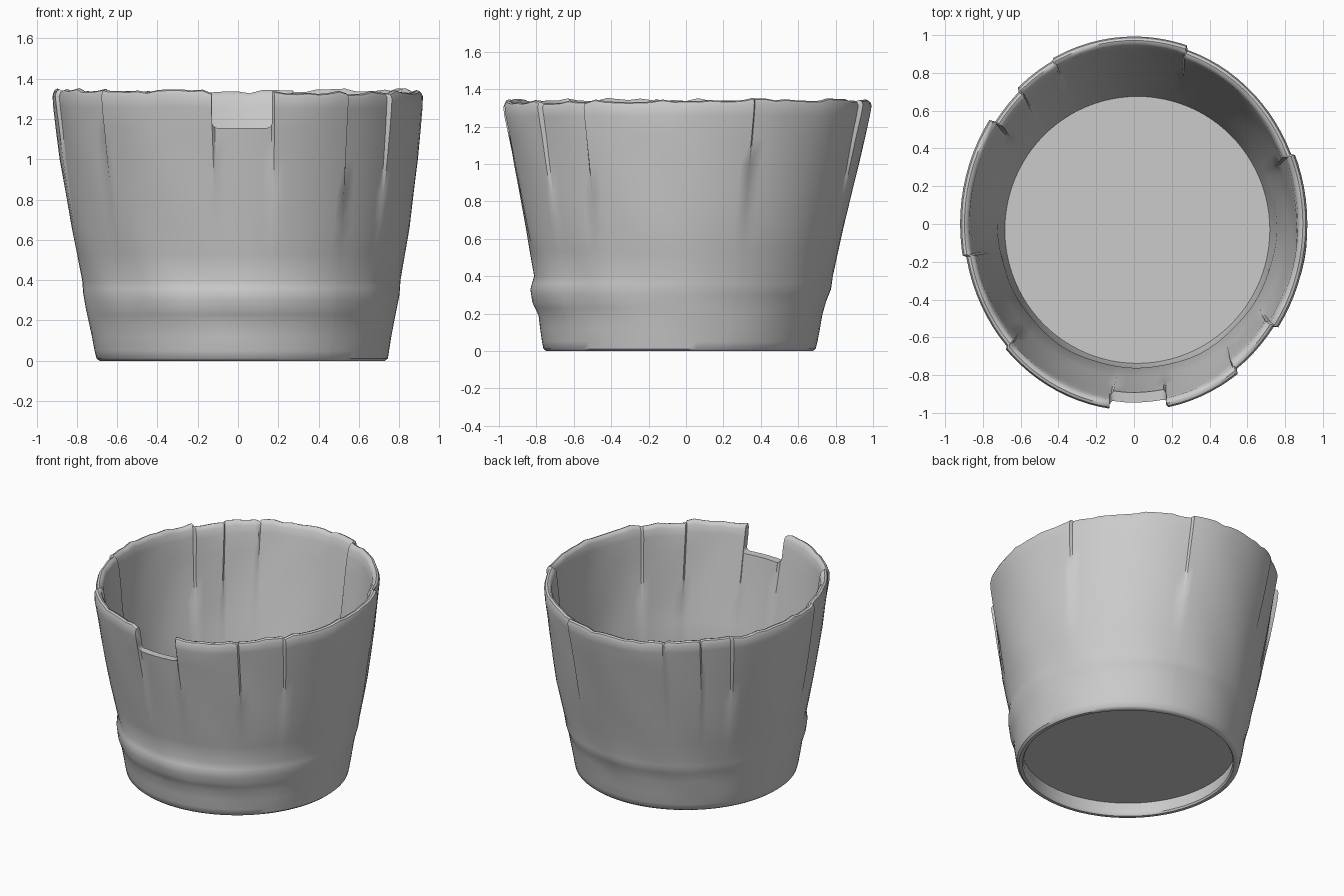
import bpy, bmesh, math, random
from math import sin, cos, radians

if "Cube" in bpy.data.objects:
    bpy.data.objects.remove(bpy.data.objects["Cube"])

random.seed(4)

# Outer wall extents by height: z, x min, x max, y min, y max
WALL = [(0.00, -.700, .742, -.760, .690), (0.05, -.712, .750, -.770, .703),
        (0.19, -.738, .772, -.790, .730), (0.26, -.752, .785, -.822, .748),
        (0.33, -.764, .798, -.832, .775), (0.40, -.770, .803, -.812, .785),
        (0.66, -.825, .852, -.862, .845), (1.00, -.880, .890, -.930, .922),
        (1.28, -.916, .918, -.985, .985), (1.36, -.922, .922, -.995, .998)]
# Worn staves: start angle in degrees, radial offset at the rim
STAVES = [(-34, .000), (22, -.018), (72, .004), (118, -.008), (133, -.028),
          (146, .004), (190, -.014), (222, .000), (262, -.018), (281, .002),
          (307, -.022)]
# Cross-section from underside, up the outside, over the rim, down to the floor
SECTION = [(.10, .050), (.05, .050), (.012, .045), (0, .034), (0, .012), (.012, .0),
           (.05, 0), (.12, 0), (.19, 0), (.23, 0), (.26, 0), (.30, 0), (.33, 0),
           (.36, 0), (.40, 0), (.53, 0), (.66, 0), (.83, 0), (1.0, 0), (1.14, 0),
           (1.26, 0), (1.315, .002), (1.335, .012), (1.341, .027), (1.335, .042),
           (1.315, .052), (1.26, .055), (1.14, .053), (1.0, .05), (.83, .05),
           (.66, .05), (.40, .05), (.28, .048), (.14, .045)]


def extents(z):
    for a, b in zip(WALL, WALL[1:]):
        if z <= b[0]:
            t = (z - a[0]) / (b[0] - a[0])
            return [p + (q - p) * t for p, q in zip(a[1:], b[1:])]
    return WALL[-1][1:]


def stave(deg):
    off = STAVES[-1][1]
    for start, o in STAVES:
        if (deg + 34) % 360 >= start + 34:
            off = o
    return off


# Angles: even spacing plus a tight pair at each stave edge
angles = [i * 3.75 for i in range(96)]
edges = [s % 360 for s, _ in STAVES]
angles = [a for a in angles if all(abs(a - e) > 1.2 for e in edges)]
angles += [e + d for e in edges for d in (-.35, .35)]
angles.sort()
chips = [random.uniform(-.012, .007) for _ in angles]

bm = bmesh.new()
rings = []
for z, inset in SECTION:
    x0, x1, y0, y1 = extents(z)
    fade = max(0, min(1, (z - .6) / .65))
    rim = max(0, (z - 1.2) / .14)
    ring = []
    for deg, chip in zip(angles, chips):
        a = radians(deg)
        r = stave(deg) * fade - inset
        if .15 < z < 1.3:
            r += .004 * sin(9 * a + 5 * z) * sin(4 * z + 3 * a)
        zz = z + rim * (chip + .007 * sin(2 * a + .6))
        ring.append(bm.verts.new(((x0 + x1) / 2 + ((x1 - x0) / 2 + r) * cos(a),
                                  (y0 + y1) / 2 + ((y1 - y0) / 2 + r) * sin(a), zz)))
    rings.append(ring)
n = len(angles)
for lo, hi in zip(rings, rings[1:]):
    for i in range(n):
        j = (i + 1) % n
        bm.faces.new((lo[i], lo[j], hi[j], hi[i]))
# Floor and underside discs
for ring, z in ((rings[0], .10), (rings[-1], .14)):
    c = bm.verts.new((.02, -.03, z))
    for i in range(n):
        bm.faces.new((ring[i], ring[(i + 1) % n], c))
bmesh.ops.recalc_face_normals(bm, faces=bm.faces)
mesh = bpy.data.meshes.new("bucket")
bm.to_mesh(mesh)
bm.free()
bucket = bpy.data.objects.new("bucket", mesh)
bpy.context.collection.objects.link(bucket)

# Notch in the front rim, with rounded lower corners
bpy.ops.mesh.primitive_cube_add(size=1, location=(.02, -.95, 1.405))
cutter = bpy.context.object
cutter.name = "notch_cutter"
cutter.scale = (.30, .5, .50)
bpy.ops.object.transform_apply(location=False, rotation=False, scale=True)
bevel = cutter.modifiers.new("corners", 'BEVEL')
bevel.width, bevel.segments = .03, 3
cutter.hide_render = True
cutter.display_type = 'WIRE'
cut = bucket.modifiers.new("notch", 'BOOLEAN')
cut.operation, cut.object, cut.solver = 'DIFFERENCE', cutter, 'EXACT'

bpy.ops.object.select_all(action='DESELECT')
bucket.select_set(True)
bpy.context.view_layer.objects.active = bucket
bpy.ops.object.modifier_apply(modifier=cut.name)
bpy.data.objects.remove(cutter)
bpy.ops.object.shade_smooth_by_angle(angle=radians(40))
